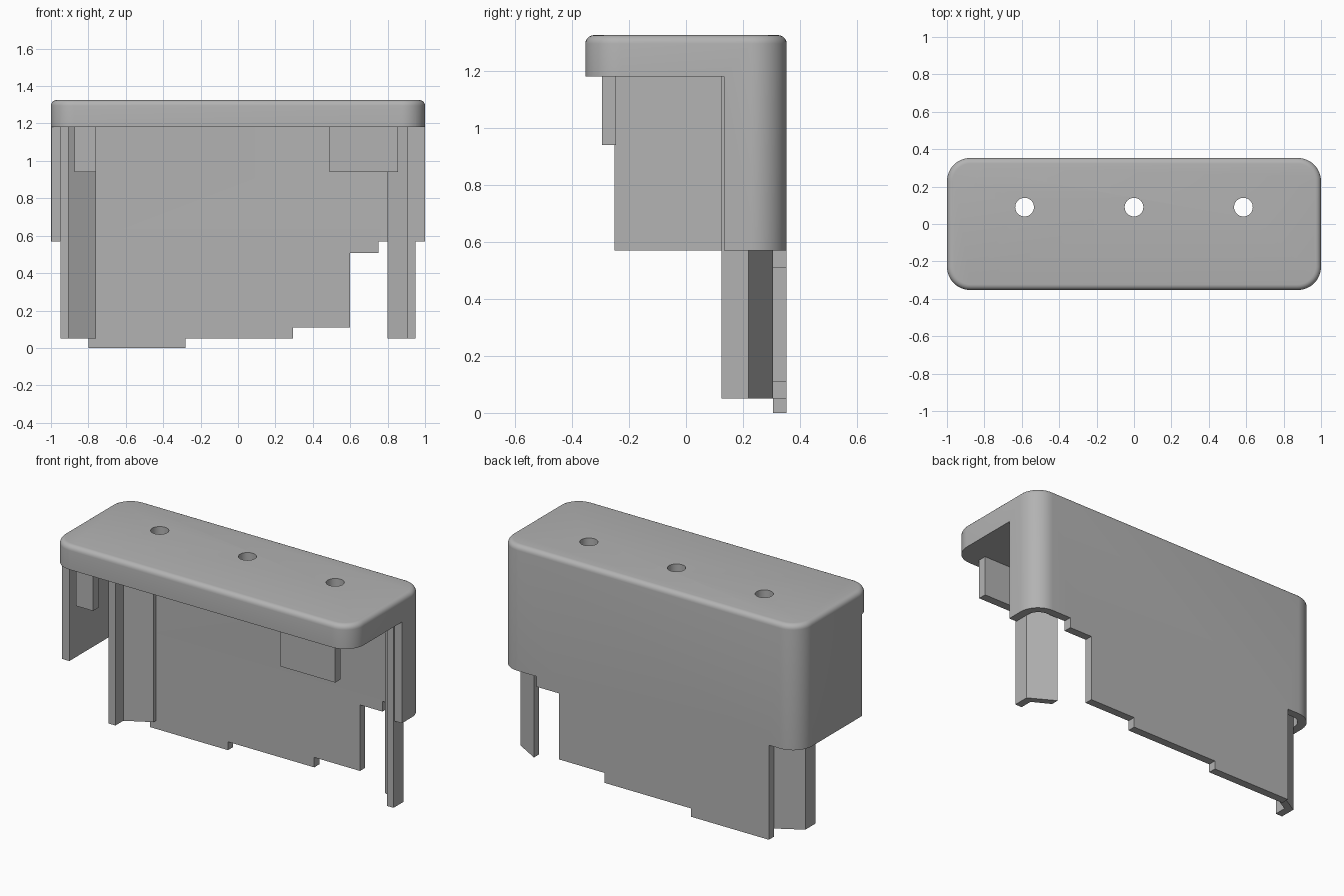
import bpy, bmesh, math
from mathutils import Vector

if "Cube" in bpy.data.objects:
    bpy.data.objects.remove(bpy.data.objects["Cube"], do_unlink=True)

# Single grey plastic
grey = bpy.data.materials.new("grey_plastic")
grey.use_nodes = True
COLOUR = (0.45, 0.45, 0.45, 1)
grey.diffuse_color = COLOUR
grey.node_tree.nodes["Principled BSDF"].inputs["Base Color"].default_value = COLOUR

TOP, RIM, HEM = 1.325, 1.18, 0.57


def prism(name, outline, lo, hi, axis="z"):
    """Extrude a 2D outline along z (outline in xy) or y (outline in xz)."""
    place = (lambda a, b, h: (a, b, h)) if axis == "z" else (lambda a, b, h: (a, h, b))
    bm = bmesh.new()
    face = bm.faces.new([bm.verts.new(place(a, b, lo)) for a, b in outline])
    grown = bmesh.ops.extrude_face_region(bm, geom=[face])["geom"]
    shift = Vector(place(0, 0, hi - lo))
    bmesh.ops.translate(bm, vec=shift, verts=[v for v in grown if isinstance(v, bmesh.types.BMVert)])
    bmesh.ops.recalc_face_normals(bm, faces=bm.faces)
    mesh = bpy.data.meshes.new(name)
    bm.to_mesh(mesh)
    bm.free()
    mesh.materials.append(grey)
    obj = bpy.data.objects.new(name, mesh)
    bpy.context.collection.objects.link(obj)
    return obj


def rect(x0, x1, y0, y1):
    return [(x0, y0), (x1, y0), (x1, y1), (x0, y1)]


def rounded_rect(x0, x1, y0, y1, r, steps=12):
    corners = [(x1 - r, y1 - r), (x0 + r, y1 - r), (x0 + r, y0 + r), (x1 - r, y0 + r)]
    return [(cx + r * math.cos(a), cy + r * math.sin(a))
            for q, (cx, cy) in enumerate(corners)
            for a in [(q + i / steps) * math.pi / 2 for i in range(steps + 1)]]


def circle(cx, cy, r, n=32):
    return [(cx + r * math.cos(i * math.tau / n), cy + r * math.sin(i * math.tau / n)) for i in range(n)]


# Outer block with rounded corners and a softened top edge
cover = prism("cover", rounded_rect(-1, 1, -0.353, 0.353, 0.125), 0, TOP)
bm = bmesh.new()
bm.from_mesh(cover.data)
rim = [e for e in bm.edges if all(v.co.z > TOP - 0.001 for v in e.verts)]
bmesh.ops.bevel(bm, geom=rim, offset=0.03, segments=5, profile=0.5, affect="EDGES")
bm.to_mesh(cover.data)
bm.free()

# Cutters: cavity, open front, open left end, stepped lower edge, screw holes
steps = [(-0.28, -0.1), (-0.28, 0.05), (0.295, 0.05), (0.295, 0.11), (0.6, 0.11), (0.6, 0.508),
         (0.75, 0.508), (0.75, HEM), (1.2, HEM), (1.2, -0.1)]
cutters = [
    prism("cavity_cutter", rounded_rect(-0.95, 0.95, -1, 0.305, 0.075), -0.2, RIM),
    prism("front_cutter", rect(-1.2, 1.2, -0.6, -0.25), -0.2, RIM),
    prism("left_end_cutter", rect(0.85, 1.2, -0.6, 0.133), -0.2, RIM),
    prism("right_hem_cutter", rect(-1.2, -0.8, -0.1, HEM), -0.7, 0.7, "y"),
    prism("stepped_hem_cutter", steps, -0.7, 0.7, "y"),
]
cutters += [prism("hole_cutter", circle(x, 0.09, 0.05), 1, 1.5) for x in (-0.585, 0, 0.585)]
bpy.context.view_layer.objects.active = cover
for cutter in cutters:
    mod = cover.modifiers.new("cut", "BOOLEAN")
    mod.operation, mod.solver, mod.object = "DIFFERENCE", "EXACT", cutter
    bpy.ops.object.modifier_apply(modifier=mod.name)
    bpy.data.objects.remove(cutter, do_unlink=True)

bpy.ops.object.select_all(action="DESELECT")
cover.select_set(True)
bpy.ops.object.shade_smooth_by_angle(angle=math.radians(30))


# Angled guide legs in the back corners
def leg(name, side, inner_x, inner_y):
    outline = [(0.95, 0.125), (0.905, 0.125), (0.905, 0.2), (inner_x, inner_y),
               (inner_x, 0.306), (0.8, 0.306), (0.95, 0.22)]
    if inner_x == 0.8:
        outline.pop(4)
    prism(name, [(side * x, y) for x, y in outline], 0.05, RIM)


leg("right_leg", -1, 0.76, 0.28)
leg("left_leg", 1, 0.8, 0.258)

# Clip tabs hanging behind the front lip
prism("right_tab", rect(-0.875, -0.76, -0.295, -0.245), 0.94, RIM)
prism("left_tab", rect(0.49, 0.855, -0.295, -0.245), 0.94, RIM)
